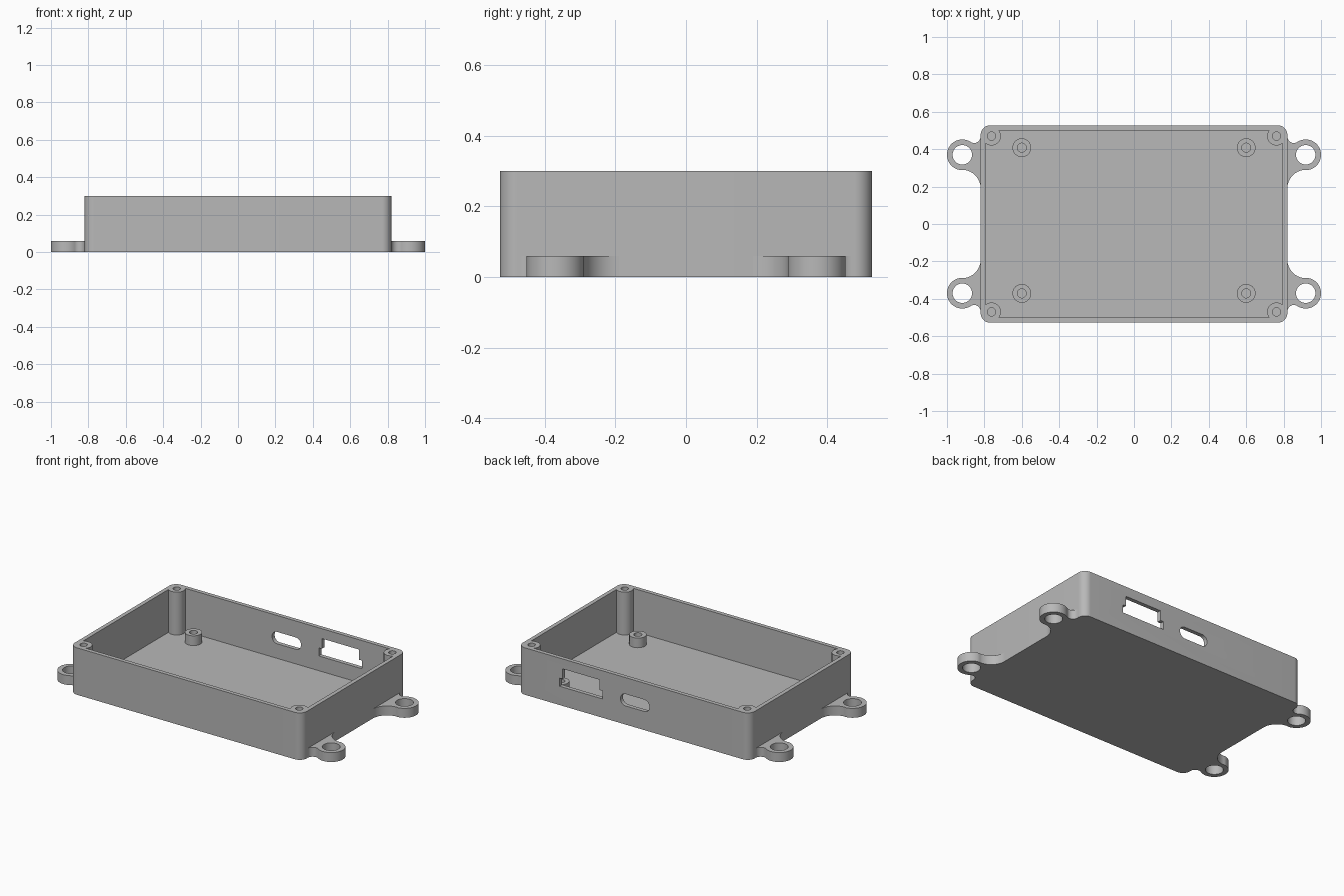
import bpy, bmesh
from math import cos, sin, pi, atan2

if "Cube" in bpy.data.objects:
    bpy.data.objects.remove(bpy.data.objects["Cube"], do_unlink=True)

grey = bpy.data.materials.new("light_grey_plastic")
grey.use_nodes = True
grey.diffuse_color = (0.48, 0.48, 0.48, 1)
grey.node_tree.nodes["Principled BSDF"].inputs["Base Color"].default_value = (0.48, 0.48, 0.48, 1)

HX, HY, HEIGHT = 0.82, 0.527, 0.30    # outer half sizes and height
WALL, FLOOR = 0.026, 0.026


def arc(cx, cy, r, a0, a1, n=12):
    return [(cx + r * cos(a0 + (a1 - a0) * i / n),
             cy + r * sin(a0 + (a1 - a0) * i / n)) for i in range(n + 1)]


def circle(cx, cy, r, n=40):
    return arc(cx, cy, r, 0, 2 * pi, n)[:-1]


def rectangle(x0, x1, y0, y1):
    return [(x0, y0), (x1, y0), (x1, y1), (x0, y1)]


def rounded(cx, cy, hx, hy, r):
    pts = []
    for k, (sx, sy) in enumerate([(1, 1), (-1, 1), (-1, -1), (1, -1)]):
        pts += arc(cx + sx * (hx - r), cy + sy * (hy - r), r, k * pi / 2, (k + 1) * pi / 2)
    return pts


def prism(name, pts, lo, hi, along_y=False):
    """Extrude an outline along z, or along y for wall openings."""
    bm = bmesh.new()
    rings = [[bm.verts.new((u, w, v) if along_y else (u, v, w)) for u, v in pts]
             for w in (lo, hi)]
    n = len(pts)
    bm.faces.new(rings[0])
    bm.faces.new(rings[1])
    for i in range(n):
        j = (i + 1) % n
        bm.faces.new((rings[0][i], rings[0][j], rings[1][j], rings[1][i]))
    bmesh.ops.recalc_face_normals(bm, faces=bm.faces)
    mesh = bpy.data.meshes.new(name)
    bm.to_mesh(mesh)
    bm.free()
    mesh.materials.append(grey)
    obj = bpy.data.objects.new(name, mesh)
    bpy.context.collection.objects.link(obj)
    return obj


def activate(obj):
    bpy.ops.object.select_all(action="DESELECT")
    obj.select_set(True)
    bpy.context.view_layer.objects.active = obj


def combine(target, tool, operation):
    mod = target.modifiers.new("combine", "BOOLEAN")
    mod.operation, mod.solver, mod.object = operation, "EXACT", tool
    activate(target)
    bpy.ops.object.modifier_apply(modifier=mod.name)
    bpy.data.objects.remove(tool, do_unlink=True)


def cut(target, pts, lo, hi, along_y=False):
    tool = prism("cutter", pts, lo, hi, along_y)
    tool.hide_render = True
    combine(target, tool, "DIFFERENCE")


def finish(obj):
    activate(obj)
    bpy.ops.object.shade_smooth_by_angle(angle=pi / 6)


corners = [(sx, sy) for sx in (-1, 1) for sy in (-1, 1)]

# Open tray
tray = prism("enclosure_tray", rounded(0, 0, HX, HY, 0.05), 0, HEIGHT)
cut(tray, rectangle(WALL - HX, HX - WALL, WALL - HY, HY - WALL), FLOOR, HEIGHT + 0.1)

# Corner screw posts merged into the walls
for sx, sy in corners:
    x, y = sx * 0.762, sy * 0.47
    combine(tray, prism("post", circle(x, y, 0.05), FLOOR / 2, HEIGHT), "UNION")
    cut(tray, circle(x, y, 0.022), FLOOR, HEIGHT + 0.1)

# Back wall openings: stepped socket and rounded slot
stepped = [(0.22, 0.12), (0.525, 0.12), (0.525, 0.172), (0.503, 0.172),
           (0.503, 0.237), (0.242, 0.237), (0.242, 0.172), (0.22, 0.172)]
cut(tray, stepped, HY - 0.04, HY + 0.05, True)
cut(tray, rounded(-0.008, 0.157, 0.102, 0.038, 0.036), HY - 0.04, HY + 0.05, True)
finish(tray)

# Board standoffs on the floor
for sx in (-1, 1):
    for y in (-0.371, 0.408):
        standoff = prism("board_standoff", circle(sx * 0.6, y, 0.05), FLOOR, 0.088)
        cut(standoff, circle(sx * 0.6, y, 0.024), FLOOR - 0.05, 0.15)
        finish(standoff)

# Mounting lugs: an eye blended into the side wall by two tangent fillets
EX, EY, ER = 0.918, 0.37, 0.082
BIG, SMALL = 0.10, 0.035
by, sy0 = 0.19, 0.468
big_a = atan2(EY - by, EX - HX - BIG)
small_a = atan2(EY - sy0, EX - HX - SMALL)
outline = arc(HX + BIG, by, BIG, pi, big_a, 16)
outline += arc(EX, EY, ER, big_a - pi, small_a + pi, 32)[1:]
outline += arc(HX + SMALL, sy0, SMALL, small_a, -pi, 12)[1:]
for sx, sy in corners:
    lug = prism("mounting_lug", [(sx * x, sy * y) for x, y in outline], 0, 0.06)
    cut(lug, circle(sx * EX, sy * EY, 0.052), -0.1, 0.2)
    finish(lug)
